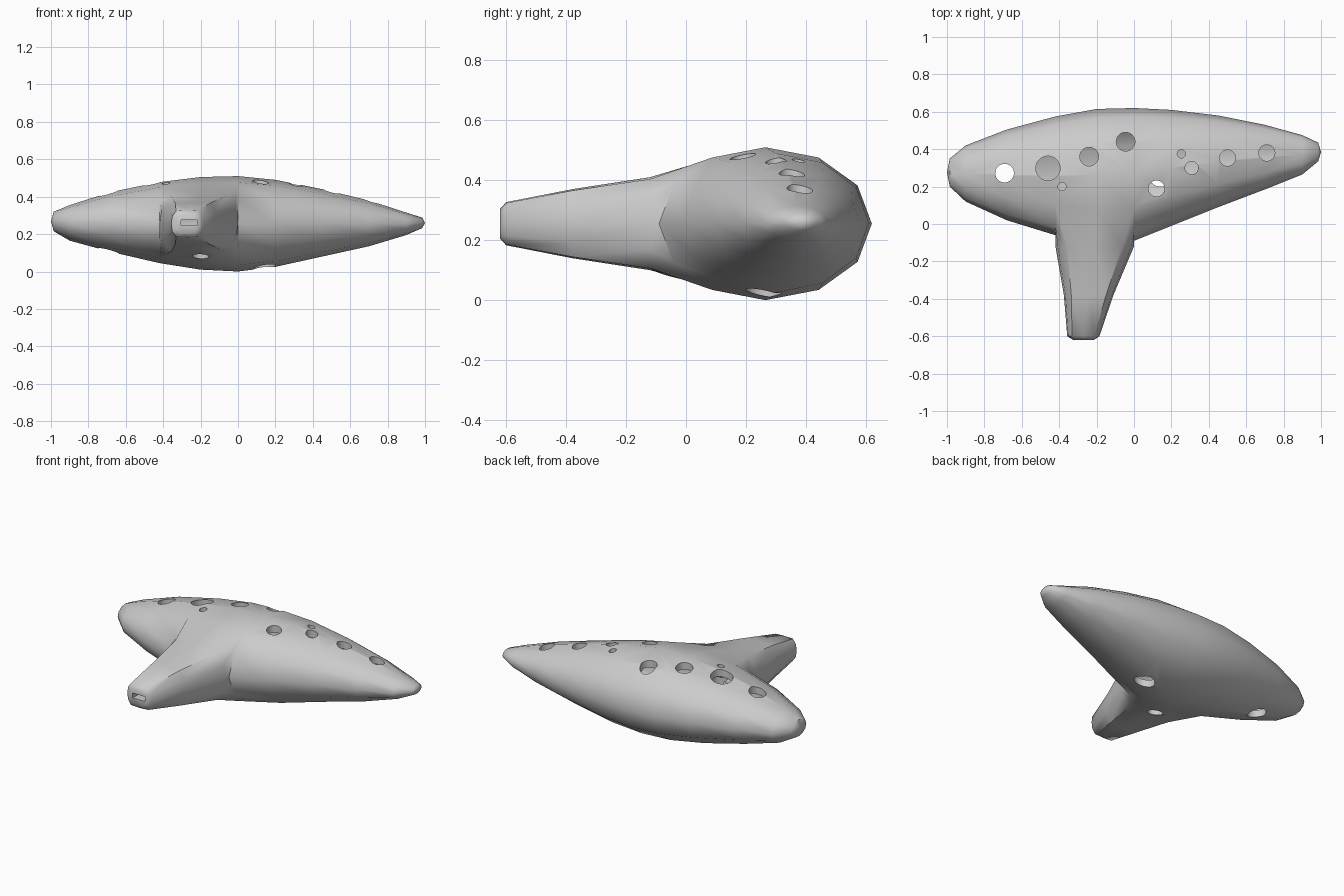
import bpy, bmesh, math

if "Cube" in bpy.data.objects:
    bpy.data.objects.remove(bpy.data.objects["Cube"])

N = 12
# Body stations: x, front y, back y, low z, high z
STATIONS = [
    (-.985, .20, .35, .215, .32), (-.9, .12, .42, .165, .355),
    (-.68, .02, .505, .105, .425), (-.42, -.06, .575, .045, .478),
    (-.2, -.09, .615, .01, .505), (0, -.09, .62, 0, .51),
    (.2, -.01, .61, .025, .49), (.45, .09, .58, .08, .44),
    (.7, .185, .53, .135, .38), (.9, .265, .475, .195, .315),
    (.985, .335, .435, .232, .288)]
# Mouthpiece rings: y, left x, right x, low z, high z
MOUTH = [(-.12, -.42, 0, .10, .41), (-.38, -.375, -.11, .14, .37),
         (-.6, -.357, -.185, .183, .327), (-.62, -.325, -.215, .205, .305)]
UNIT = [(-.7, .96), (0, 1), (.7, .96), (.94, .55), (1, 0), (.94, -.55),
        (.7, -.96), (0, -1), (-.7, -.96), (-.94, -.55), (-1, 0), (-.94, .55)]


def make_object(name, bm):
    bmesh.ops.recalc_face_normals(bm, faces=bm.faces)
    mesh = bpy.data.meshes.new(name)
    bm.to_mesh(mesh)
    bm.free()
    ob = bpy.data.objects.new(name, mesh)
    bpy.context.collection.objects.link(ob)
    return ob


def bridge(bm, a, b):
    for k in range(N):
        n = (k + 1) % N
        bm.faces.new((a[k], a[n], b[n], b[k]))


def loft(bm, stations, inset, tip, patch):
    rings = []
    for x, y0, y1, z0, z1 in stations:
        ry, rz = (y1 - y0) / 2 - inset, (z1 - z0) / 2 - inset
        rings.append([bm.verts.new((x, (y0 + y1) / 2 + ry * math.cos(k * math.tau / N),
                                    (z0 + z1) / 2 + rz * math.sin(k * math.tau / N)))
                      for k in range(N)])
    for i, (a, b) in enumerate(zip(rings, rings[1:])):
        for k in range(N):
            if patch and i in (3, 4) and 4 <= k < 8:
                continue
            n = (k + 1) % N
            bm.faces.new((a[k], a[n], b[n], b[k]))
    for ring, s, x in ((rings[0], stations[0], -tip), (rings[-1], stations[-1], tip)):
        v = bm.verts.new((x, (s[1] + s[2]) / 2, (s[3] + s[4]) / 2))
        for k in range(N):
            bm.faces.new((ring[k], ring[(k + 1) % N], v))
    return rings


# Outer body with the mouthpiece grown out of an open front patch
bm = bmesh.new()
r = loft(bm, STATIONS, 0, 1.0, True)
prev = [r[i][k] for i, k in ((3, 4), (4, 4), (5, 4), (5, 5), (5, 6), (5, 7),
                             (5, 8), (4, 8), (3, 8), (3, 7), (3, 6), (3, 5))]
for y, x0, x1, z0, z1 in MOUTH:
    ring = [bm.verts.new(((x0 + x1) / 2 + u * (x1 - x0) / 2, y,
                          (z0 + z1) / 2 + v * (z1 - z0) / 2)) for u, v in UNIT]
    bridge(bm, prev, ring)
    prev = ring
bm.faces.new(prev)
body = make_object("ocarina_body", bm)


def cut(cutter):
    cutter.hide_render = True
    mod = body.modifiers.new("cut", 'BOOLEAN')
    mod.operation = 'DIFFERENCE'
    mod.solver = 'EXACT'
    mod.object = cutter
    bpy.context.view_layer.objects.active = body
    bpy.ops.object.modifier_apply(modifier=mod.name)
    bpy.data.objects.remove(cutter)


def drill(x, y, rad, z0, z1):
    bpy.ops.mesh.primitive_cylinder_add(vertices=32, radius=rad, depth=z1 - z0,
                                        location=(x, y, (z0 + z1) / 2))
    cut(bpy.context.object)


# Inner chamber
bm = bmesh.new()
loft(bm, STATIONS[1:-1], .045, .93, False)
cut(make_object("chamber", bm))

# Windway slot through the mouthpiece
bpy.ops.mesh.primitive_cube_add(size=1, location=(-.263, -.33, .26))
bpy.context.object.scale = (.085, .7, .03)
bpy.context.view_layer.update()
cut(bpy.context.object)

# Finger holes on top
for x, y, rad in [(-.692, .272, .05), (-.46, .298, .065), (-.24, .36, .05),
                  (-.045, .44, .05), (.12, .19, .043), (.308, .3, .035),
                  (.5, .353, .043), (.71, .38, .043), (.253, .375, .022),
                  (-.385, .2, .022)]:
    drill(x, y, rad, .253, .7)

# Thumb holes and sound window underneath
for x, y, rad in [(-.692, .272, .056), (.14, .26, .06), (-.2, -.05, .045)]:
    drill(x, y, rad, -.2, .257)

# Smooth shading with crisp hole rims
bpy.ops.object.select_all(action='DESELECT')
body.select_set(True)
bpy.context.view_layer.objects.active = body
bpy.ops.object.shade_smooth_by_angle(angle=math.radians(50))
